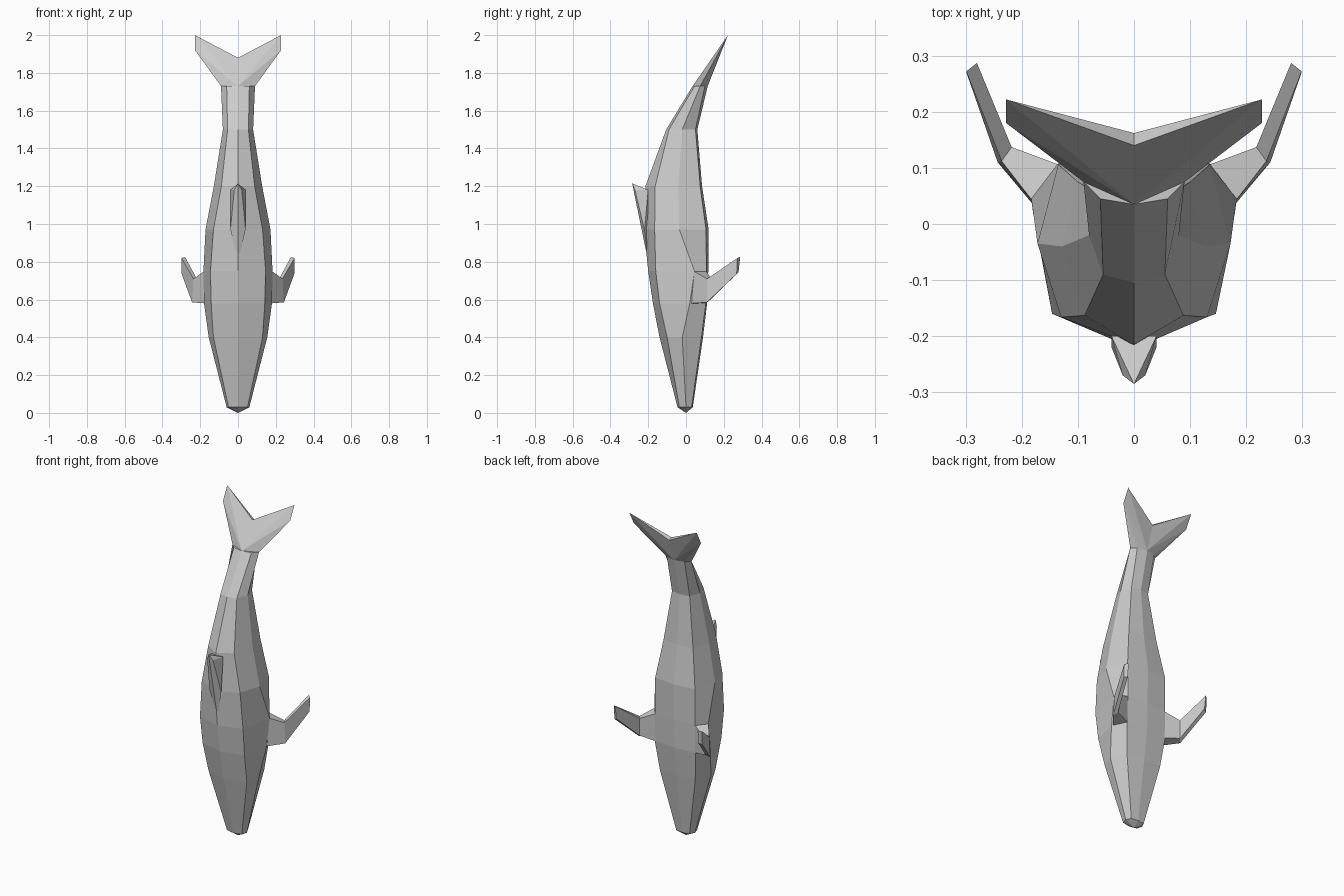
import bpy, bmesh

if "Cube" in bpy.data.objects:
    bpy.data.objects.remove(bpy.data.objects["Cube"])


def finish(name, bm, mirror=False):
    bmesh.ops.recalc_face_normals(bm, faces=bm.faces)
    me = bpy.data.meshes.new(name)
    bm.to_mesh(me)
    bm.free()
    ob = bpy.data.objects.new(name, me)
    bpy.context.collection.objects.link(ob)
    if mirror:
        ob.modifiers.new("mirror", 'MIRROR').use_axis[0] = True
    return ob


def loft(bm, rings, cap_start=False, cap_end=False):
    loops = [[bm.verts.new(p) for p in r] for r in rings]
    for a, b in zip(loops, loops[1:]):
        for i in range(len(a)):
            j = (i + 1) % len(a)
            bm.faces.new((a[i], a[j], b[j], b[i]))
    if cap_start:
        bm.faces.new(loops[0])
    if cap_end:
        bm.faces.new(loops[-1])
    return loops


def hull(name, pts, mirror=False):
    bm = bmesh.new()
    for p in pts:
        bm.verts.new(p)
    r = bmesh.ops.convex_hull(bm, input=bm.verts)
    junk = set(r["geom_interior"]) | set(r["geom_unused"])
    bmesh.ops.delete(bm, geom=[g for g in junk if isinstance(g, bmesh.types.BMVert)], context='VERTS')
    return finish(name, bm, mirror)


# Body section: z, back ridge y, shoulder (x, y), side (x, y), belly edge (x, y), belly y
sections = [
    (0.03, -0.045, .050, -.035, .060, .000, .045, .030, .036),
    (0.40, -0.140, .130, -.100, .155, -.020, .120, .082, .090),
    (0.58, -0.175, .142, -.140, .180, .020, .138, .105, .112),
    (0.75, -0.200, .146, -.160, .183, .045, .135, .108, .118),
    (0.97, -0.222, .130, -.166, .172, -.035, .135, .106, .120),
    (1.20, -0.215, .088, -.163, .128, -.040, .100, .075, .085),
    (1.50, -0.105, .055, -.090, .080, -.020, .060, .050, .060),
    (1.73, 0.035, .060, .045, .090, .075, .060, .100, .115),
]
rings = []
for z, d, ax, ay, wx, wy, bx, by, b in sections:
    half = [(ax, ay), (wx, wy), (bx, by)]
    rings.append([(0, d, z)] + [(x, y, z) for x, y in half] + [(0, b, z)]
                 + [(-x, y, z) for x, y in reversed(half)])
bm = bmesh.new()
loops = loft(bm, rings, cap_end=True)
snout = bm.verts.new((0, 0, 0.0))
for i in range(8):
    bm.faces.new((loops[0][i], loops[0][(i + 1) % 8], snout))
finish("body", bm)

# Dorsal fin
hull("dorsal_fin", [(0, -.20, .80), (.04, -.22, .97), (-.04, -.22, .97),
                    (.04, -.20, 1.18), (-.04, -.20, 1.18),
                    (.02, -.27, 1.18), (-.02, -.27, 1.18), (0, -.285, 1.215)])

# Tail flukes, one half mirrored
hull("tail_fluke", [(0, .035, 1.73), (.09, .075, 1.73), (.06, .10, 1.73), (0, .115, 1.73),
                    (0, .14, 1.88), (0, .162, 1.87), (.228, .222, 2.0), (.228, .18, 1.92),
                    (.17, .168, 1.91)], True)

# Flippers: root, elbow and tip sections
bm = bmesh.new()
loft(bm, [
    [(.176, .03, .58), (.132, .105, .58), (.132, .105, .75), (.18, .04, .75)],
    [(.243, .11, .585), (.225, .13, .60), (.218, .137, .71), (.236, .112, .71)],
    [(.298, .268, .735), (.278, .278, .745), (.280, .287, .825), (.299, .272, .82)],
], True, True)
finish("flipper", bm, True)
